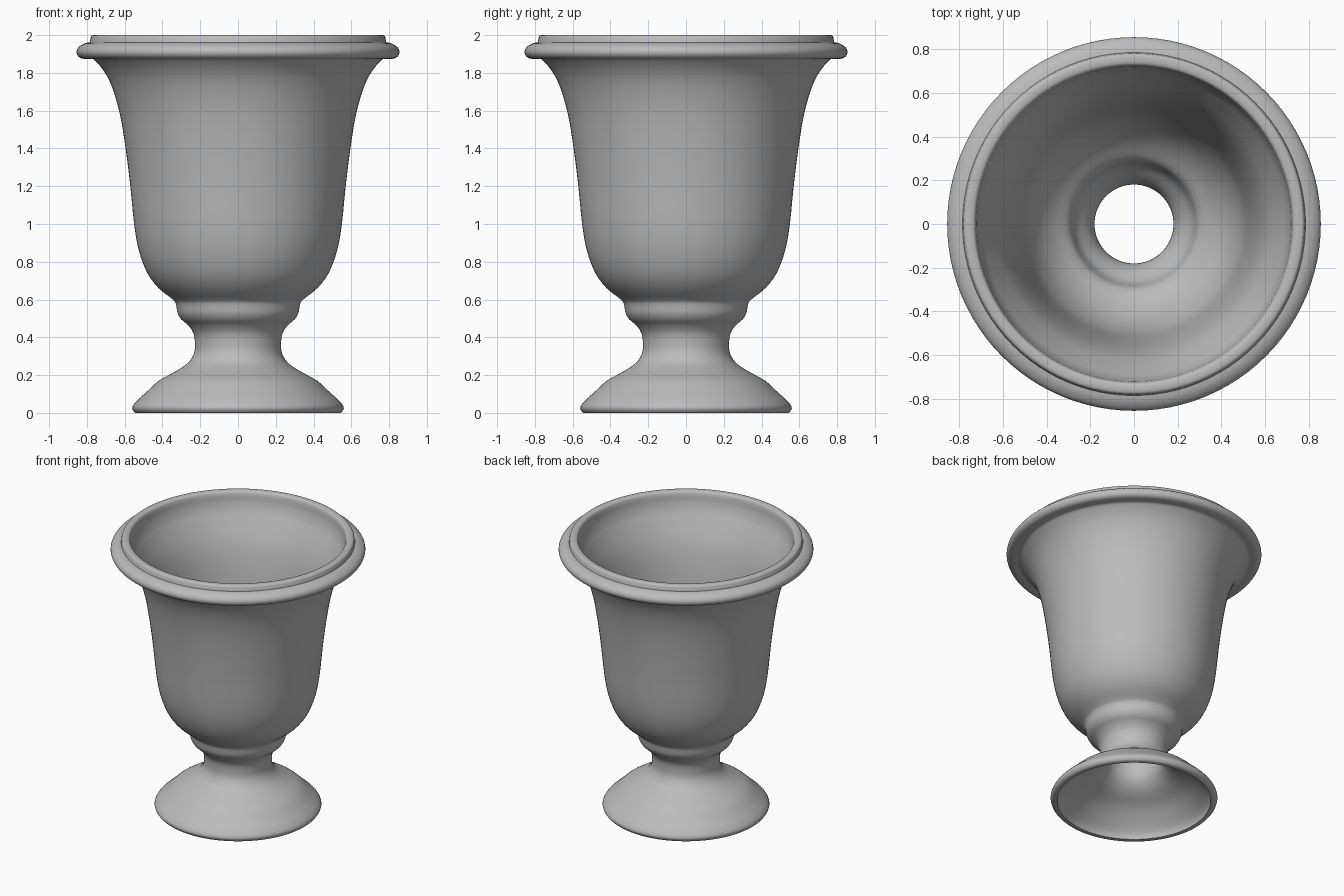
import bpy, bmesh, math
from mathutils import Vector

if "Cube" in bpy.data.objects:
    bpy.data.objects.remove(bpy.data.objects["Cube"])

STEPS = 96      # segments around the axis
SUBDIV = 3      # curve samples per profile span

stone = bpy.data.materials.new("grey stone")
stone.diffuse_color = (0.5, 0.5, 0.5, 1)
stone.use_nodes = True
stone.node_tree.nodes["Principled BSDF"].inputs["Base Color"].default_value = stone.diffuse_color


def smooth_path(points):
    """Catmull-Rom curve through (radius, height) points, ends kept."""
    p = [Vector(q) for q in points]
    p = [p[0]] + p + [p[-1]]
    out = []
    for a, b, c, d in zip(p, p[1:], p[2:], p[3:]):
        for i in range(SUBDIV):
            t = i / SUBDIV
            out.append(0.5 * (2 * b + (c - a) * t + (2 * a - 5 * b + 4 * c - d) * t * t
                              + (3 * b - a - 3 * c + d) * t ** 3))
    return out + [p[-1]]


# Outside of the flared foot, stem, collar and bowl, going up
outside = [(0.545, 0.0), (0.56, 0.025), (0.54, 0.06), (0.48, 0.115), (0.42, 0.17),
           (0.34, 0.215), (0.27, 0.26), (0.235, 0.31), (0.228, 0.36), (0.235, 0.42),
           (0.265, 0.465), (0.30, 0.495), (0.32, 0.53), (0.328, 0.575), (0.345, 0.60),
           (0.42, 0.66), (0.48, 0.74), (0.525, 0.86), (0.55, 1.0), (0.57, 1.2),
           (0.595, 1.4), (0.625, 1.58), (0.665, 1.72), (0.71, 1.81), (0.76, 1.868)]
# Rolled rim
rim = [(0.77, 1.875), (0.82, 1.875), (0.845, 1.887), (0.855, 1.91), (0.845, 1.935),
       (0.815, 1.955), (0.785, 1.962)]
# Raised lip on top of the rim
lip = [(0.78, 1.99), (0.77, 2.0), (0.74, 2.0), (0.725, 1.985), (0.718, 1.93)]
# Hollow inside of the bowl, drain hole and foot, going down
inside = [(0.70, 1.87), (0.66, 1.79), (0.61, 1.68), (0.575, 1.55), (0.545, 1.35),
          (0.52, 1.1), (0.495, 0.92), (0.44, 0.78), (0.37, 0.69), (0.30, 0.63),
          (0.28, 0.58), (0.26, 0.53), (0.21, 0.47), (0.185, 0.41), (0.182, 0.34),
          (0.20, 0.28), (0.26, 0.22), (0.36, 0.165), (0.43, 0.11), (0.50, 0.04),
          (0.515, 0.0)]


def lathe(name, profile):
    """Revolve a closed profile around z."""
    bm = bmesh.new()
    rings = []
    for r, z in profile:
        rings.append([bm.verts.new((r * math.cos(2 * math.pi * k / STEPS),
                                    r * math.sin(2 * math.pi * k / STEPS), z))
                      for k in range(STEPS)])
    for lower, upper in zip(rings, rings[1:] + rings[:1]):
        for k in range(STEPS):
            n = (k + 1) % STEPS
            bm.faces.new((lower[k], lower[n], upper[n], upper[k]))
    bmesh.ops.recalc_face_normals(bm, faces=bm.faces)
    mesh = bpy.data.meshes.new(name)
    bm.to_mesh(mesh)
    bm.free()
    mesh.materials.append(stone)
    obj = bpy.data.objects.new(name, mesh)
    bpy.context.collection.objects.link(obj)
    bpy.context.view_layer.objects.active = obj
    obj.select_set(True)
    bpy.ops.object.shade_smooth_by_angle(angle=math.radians(50))
    obj.select_set(False)
    return obj


# One hollow casting, with crisp creases where the profile pieces meet
lathe("garden_urn", smooth_path(outside) + smooth_path(rim)
      + smooth_path(lip) + smooth_path(inside))
